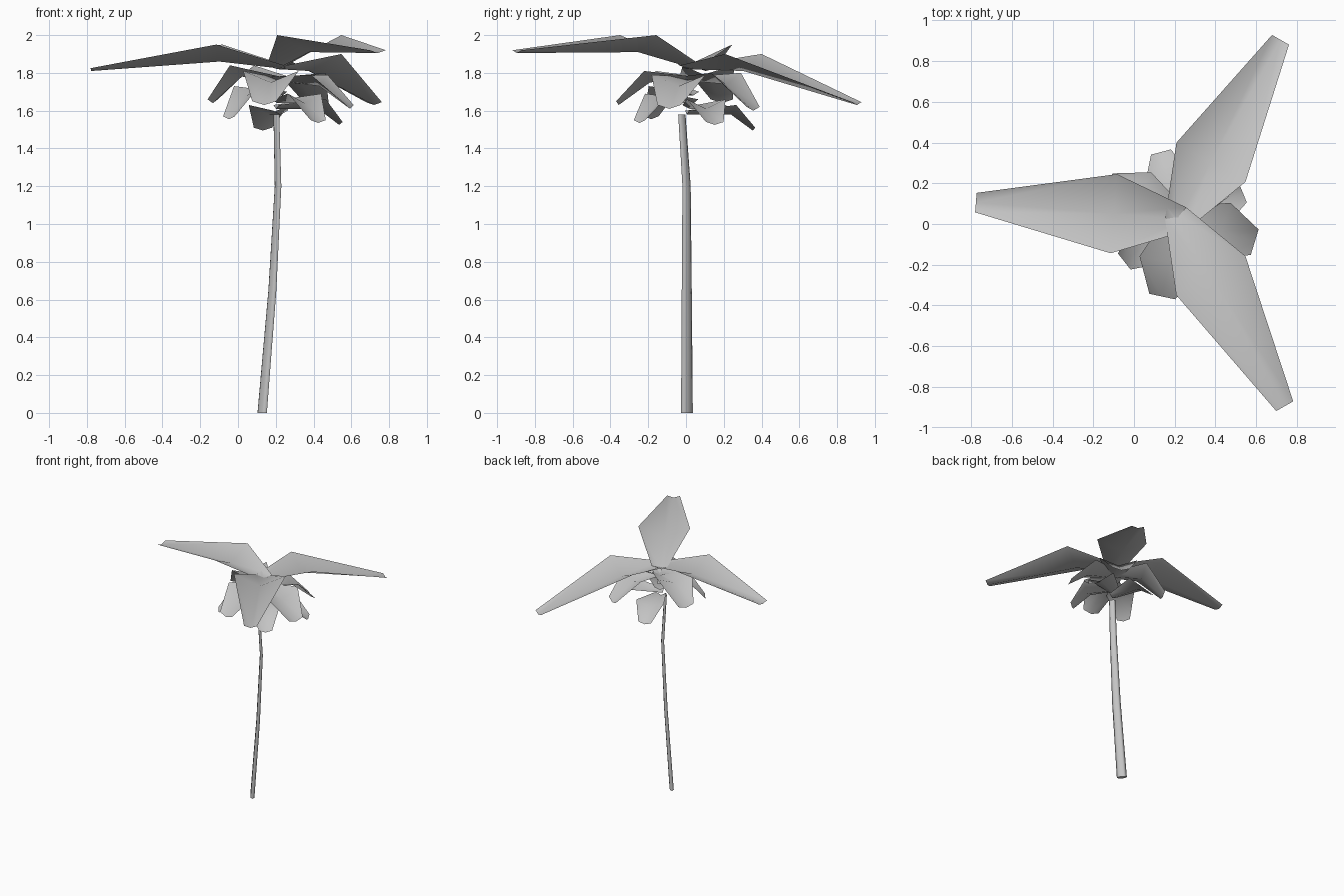
import bpy
import bmesh
from math import cos, sin, tau, radians
from mathutils import Vector

old = bpy.data.objects.get("Cube")
if old:
    bpy.data.objects.remove(old, do_unlink=True)

grey = bpy.data.materials.new("plain grey")
grey.use_nodes = True
colour = (0.55, 0.55, 0.55, 1)
grey.diffuse_color = colour
grey.node_tree.nodes["Principled BSDF"].inputs["Base Color"].default_value = colour

CROWN = Vector((0.22, 0.025, 0))


def finish(bm, name):
    mesh = bpy.data.meshes.new(name)
    bm.normal_update()
    bm.to_mesh(mesh)
    bm.free()
    mesh.materials.append(grey)
    obj = bpy.data.objects.new(name, mesh)
    bpy.context.collection.objects.link(obj)
    return obj


def leaf(name, angle, stations):
    """Folded blade; each station is distance, half width, edge height, fold depth."""
    a = radians(angle)
    out, side = Vector((cos(a), sin(a), 0)), Vector((-sin(a), cos(a), 0))
    bm = bmesh.new()
    rows = []
    for dist, half, z, fold in stations:
        mid = CROWN + out * dist + Vector((0, 0, z))
        rows.append([bm.verts.new(mid - side * half),
                     bm.verts.new(mid - Vector((0, 0, fold))),
                     bm.verts.new(mid + side * half)])
    for r, s in zip(rows, rows[1:]):
        for i in range(2):
            bm.faces.new((r[i], s[i], s[i + 1], r[i + 1]))
    for f in bm.faces:
        f.smooth = True
    return finish(bm, name)


# Trunk: a bent, flattened six-sided tube
bm = bmesh.new()
long_axis = Vector((-0.62, 0.78, 0))
short_axis = Vector((0.78, 0.62, 0))
rings = []
for x, y, z, size in ((0.128, 0.005, 0, 1), (0.182, 0.004, 0.65, 0.85),
                      (0.212, 0.003, 1.2, 0.7), (0.203, -0.022, 1.58, 0.62)):
    ring = []
    for k in range(6):
        t = tau * k / 6
        offset = long_axis * cos(t) * 0.04 + short_axis * sin(t) * 0.017
        ring.append(bm.verts.new(Vector((x, y, z)) + offset * size))
    rings.append(ring)
for r, s in zip(rings, rings[1:]):
    for k in range(6):
        n = (k + 1) % 6
        bm.faces.new((r[k], s[k], s[n], r[n]))
for ring in (rings[0], rings[-1]):
    bm.faces.new(ring)
bmesh.ops.recalc_face_normals(bm, faces=bm.faces)
for f in bm.faces:
    f.smooth = len(f.verts) == 4
finish(bm, "trunk")

# Long upper leaves: angle, length, shoulder height, tip height
for name, angle, length, shoulder, tip in (
        ("left_pointing", 175.4, 1.0, 1.95, 1.825),
        ("back", 60.4, 1.012, 1.9, 1.645),
        ("front", -60.5, 1.057, 2.0, 1.92)):
    leaf("upper_leaf_" + name, angle,
         ((-0.03, 0.06, 1.84, 0.02), (0.32, 0.195, shoulder, 0.09),
          (length, 0.048, tip, 0.015)))

# Short middle leaves
for i, (angle, shoulder, tip) in enumerate((
        (-17, 1.79, 1.63), (-102, 1.81, 1.65), (155, 1.84, 1.66), (58, 1.8, 1.62))):
    leaf(f"middle_leaf_{i + 1}", angle,
         ((-0.03, 0.05, 1.78, 0.02), (0.22, 0.15, shoulder, 0.06),
          (0.39, 0.065, tip, 0.02)))

# Small drooping lower leaves
for i, (angle, shoulder, tip) in enumerate((
        (-53, 1.69, 1.55), (218, 1.73, 1.57), (105, 1.63, 1.51), (22, 1.66, 1.54))):
    leaf(f"lower_leaf_{i + 1}", angle,
         ((-0.02, 0.04, shoulder - 0.03, 0.02), (0.22, 0.11, shoulder, 0.05),
          (0.34, 0.05, tip, 0.015)))
